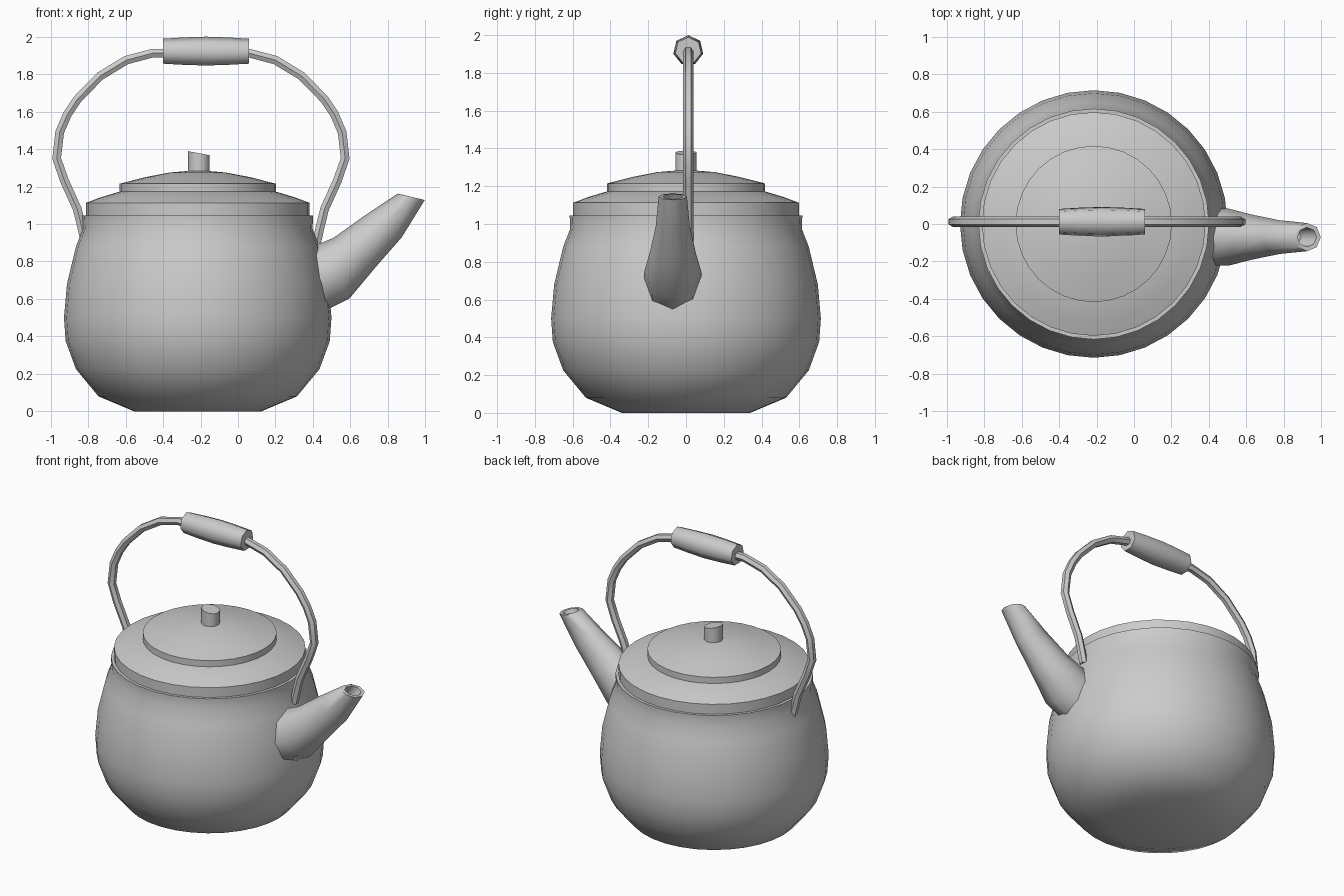
import bpy, bmesh, math
from mathutils import Vector

if "Cube" in bpy.data.objects:
    bpy.data.objects.remove(bpy.data.objects["Cube"])

CX = -0.215   # axis of the round body


def ring(c, a, w, n, phase=0.0):
    """Elliptic ring: half-axis vector a, and half-width w along y."""
    c, a = Vector(c), Vector(a)
    ts = [phase + 2 * math.pi * i / n for i in range(n)]
    return [c + a * math.cos(t) + Vector((0, w * math.sin(t), 0)) for t in ts]


def loft(name, rings, angle, cap_start=True, cap_end=True):
    """Skin a list of rings with quads."""
    bm = bmesh.new()
    vs = [[bm.verts.new(p) for p in r] for r in rings]
    n = len(rings[0])
    for r0, r1 in zip(vs, vs[1:]):
        for i in range(n):
            j = (i + 1) % n
            bm.faces.new((r0[i], r0[j], r1[j], r1[i]))
    if cap_start:
        bm.faces.new(vs[0])
    if cap_end:
        bm.faces.new(vs[-1])
    bmesh.ops.recalc_face_normals(bm, faces=bm.faces)
    me = bpy.data.meshes.new(name)
    bm.to_mesh(me)
    bm.free()
    ob = bpy.data.objects.new(name, me)
    bpy.context.collection.objects.link(ob)
    bpy.ops.object.select_all(action='DESELECT')
    bpy.context.view_layer.objects.active = ob
    ob.select_set(True)
    bpy.ops.object.shade_smooth_by_angle(angle=math.radians(angle))
    return ob


def lathe(name, profile, angle, n=32, **caps):
    return loft(name, [ring((CX, 0, z), (r, 0, 0), r, n) for r, z in profile],
                angle, **caps)


# Body with rim band and lip
lathe("body", [(0.34, 0), (0.53, 0.08), (0.65, 0.225), (0.705, 0.375),
               (0.714, 0.5), (0.698, 0.68), (0.65, 0.88), (0.613, 0.975),
               (0.616, 1.045), (0.585, 1.045), (0.585, 0.98)],
      42, cap_end=False)

# Shoulder that sits inside the rim
lathe("shoulder", [(0.597, 1.0), (0.597, 1.113), (0.52, 1.142),
                   (0.42, 1.172), (0.38, 1.178)], 30, cap_start=False)

# Lid
lathe("lid", [(0.417, 1.172), (0.417, 1.215), (0.28, 1.25),
              (0.15, 1.275), (0.03, 1.285)], 30)

# Knob with slanted top
loft("lid_knob", [ring((-0.209, 0, 1.26), (0.058, 0, 0), 0.058, 10),
                  ring((-0.209, 0, 1.378), (0.058, 0, -0.011), 0.058, 10)], 40)

# Spout: (upper x, z), (lower x, z), half-width
spout = [((0.30, 0.83), (0.46, 0.535), 0.15), ((0.417, 0.888), (0.595, 0.602), 0.152),
         ((0.508, 0.925), (0.735, 0.77), 0.122), ((0.68, 1.048), (0.875, 0.93), 0.09),
         ((0.852, 1.162), (0.997, 1.128), 0.075)]
rings = []
for (ux, uz), (lx, lz), w in spout:
    rings.append(ring(((ux + lx) / 2, -0.07, (uz + lz) / 2),
                      ((ux - lx) / 2, 0, (uz - lz) / 2), w, 8))
# Spout mouth
for cx, cz in ((0.924, 1.145), (0.84, 1.04)):
    rings.append(ring((cx, -0.07, cz), (-0.051, 0, 0.013), 0.052, 8))
loft("spout", rings, 50)

# Handle: right half of the path, mirrored about its own centre line
HX, HY = -0.198, 0.012
half = [(0.42, 0.90), (0.435, 0.97), (0.462, 1.08), (0.53, 1.23), (0.572, 1.35),
        (0.556, 1.49), (0.515, 1.585), (0.462, 1.665), (0.34, 1.79),
        (0.2, 1.875), (0.06, 1.912)]
path = half + [(2 * HX - x, z) for x, z in reversed(half)]
pts = [Vector((x, HY, z)) for x, z in path]
rings = []
for i, p in enumerate(pts):
    t = (pts[min(i + 1, len(pts) - 1)] - pts[max(i - 1, 0)]).normalized()
    rings.append(ring(p, Vector((-t.z, 0, t.x)) * 0.027, 0.027, 6, math.pi / 2))
loft("handle", rings, 35)

# Grip: seven-sided barrel
loft("handle_grip",
     [ring((x, HY, 1.919), (0, 0, r), r, 7)
      for x, r in ((-0.4, 0.07), (-0.29, 0.077), (-0.172, 0.081),
                   (-0.055, 0.077), (0.06, 0.07))], 55)
